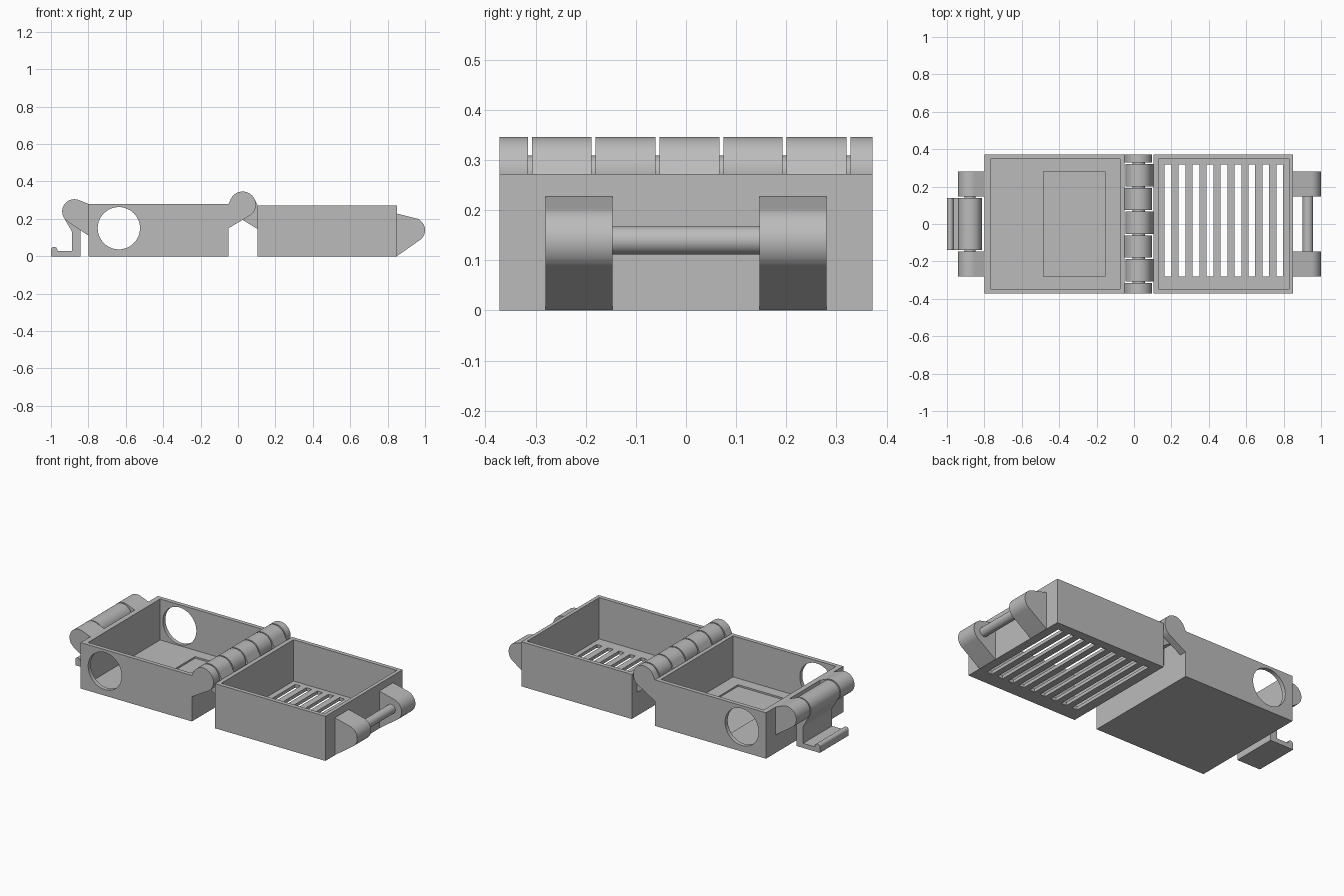
import bpy, bmesh, math
from mathutils import Vector, geometry

default = bpy.data.objects.get("Cube")
if default:
    bpy.data.objects.remove(default, do_unlink=True)

grey = bpy.data.materials.new("plain grey")
grey.use_nodes = True
COLOUR = (0.5, 0.5, 0.5, 1)
grey.diffuse_color = COLOUR
grey.node_tree.nodes["Principled BSDF"].inputs["Base Color"].default_value = COLOUR


def finish(name, bm):
    bmesh.ops.recalc_face_normals(bm, faces=bm.faces)
    mesh = bpy.data.meshes.new(name)
    bm.to_mesh(mesh)
    bm.free()
    mesh.materials.append(grey)
    ob = bpy.data.objects.new(name, mesh)
    bpy.context.collection.objects.link(ob)
    return ob


def activate(ob):
    bpy.ops.object.select_all(action='DESELECT')
    ob.select_set(True)
    bpy.context.view_layer.objects.active = ob


def smooth(ob):
    activate(ob)
    bpy.ops.object.shade_smooth_by_angle(angle=math.radians(20))
    return ob


def add_box(bm, x, y, z):
    verts = bmesh.ops.create_cube(bm, size=1)["verts"]
    for v in verts:
        v.co = [lo + (c + 0.5) * (hi - lo) for c, (lo, hi) in zip(v.co, (x, y, z))]


def boxes(name, *items):
    bm = bmesh.new()
    for item in items:
        add_box(bm, *item)
    return finish(name, bm)


def circle(cx, cz, r, n=64):
    return [Vector((cx + r * math.cos(math.tau * i / n),
                    cz + r * math.sin(math.tau * i / n))) for i in range(n)]


def prism(name, points, y0, y1):
    """Convex x-z outline extruded along y."""
    outline = [points[i] for i in geometry.convex_hull_2d(points)]
    bm = bmesh.new()
    face = bm.faces.new([bm.verts.new((p.x, y0, p.y)) for p in outline])
    ext = bmesh.ops.extrude_face_region(bm, geom=[face])["geom"]
    bmesh.ops.translate(bm, vec=(0, y1 - y0, 0),
                        verts=[v for v in ext if isinstance(v, bmesh.types.BMVert)])
    return finish(name, bm)


def lug(name, centre, r, anchors, y0, y1):
    """Rounded arm: a circle hulled with its anchor points."""
    return smooth(prism(name, circle(*centre, r) + [Vector(a) for a in anchors], y0, y1))


def cut(ob, cutter):
    mod = ob.modifiers.new("cut", 'BOOLEAN')
    mod.operation = 'DIFFERENCE'
    mod.solver = 'EXACT'
    mod.object = cutter
    cutter.hide_render = True
    activate(ob)
    bpy.ops.object.modifier_apply(modifier=mod.name)
    bpy.data.objects.remove(cutter, do_unlink=True)


W, INNER = 0.372, 0.347

# Deep tray with a shallow floor recess and two round side openings
tray = boxes("holed_tray", ((-0.8, -0.05), (-W, W), (0, 0.28)))
cut(tray, boxes("cavity", ((-0.768, -0.074), (-INNER, INNER), (0.03, 0.5))))
cut(tray, boxes("recess", ((-0.485, -0.155), (-0.28, 0.28), (0.02, 0.1))))
cut(tray, prism("round_hole", circle(-0.637, 0.15, 0.113), -0.5, 0.5))
smooth(tray)

# Tray with a slotted floor
slotted = boxes("slotted_tray", ((0.105, 0.85), (-W, W), (0, 0.272)))
cut(slotted, boxes("cavity", ((0.131, 0.828), (-INNER, INNER), (0.02, 0.5))))
cut(slotted, boxes("slots", *[((x, x + 0.036), (-0.28, 0.317), (-0.1, 0.1))
                              for x in [0.164 + 0.0747 * i for i in range(9)]]))

# Hinge: alternating knuckles on one pin
HINGE = (0.025, 0.276)
edges = [-W, -0.311, -0.184, -0.057, 0.071, 0.196, 0.324, W]
for i in range(7):
    y0 = edges[i] + (0.004 if i else 0)
    y1 = edges[i + 1] - (0.004 if i < 6 else 0)
    anchors = [(0.106, 0.27), (0.106, 0.145)] if i % 2 else [(-0.051, 0.28), (-0.051, 0.15)]
    lug(f"hinge_knuckle_{i + 1}", HINGE, 0.07, anchors, y0, y1)
lug("hinge_pin", HINGE, 0.033, [], -0.36, 0.36)

# Paired end brackets, mirrored across the middle
for side, s in (("left", 1), ("right", -1)):
    y0, y1 = sorted((s * 0.147, s * 0.28))
    lug(f"latch_bracket_{side}", (-0.875, 0.24), 0.065,
        [(-0.799, 0.28), (-0.799, 0.11)], y0, y1)
    lug(f"catch_bracket_{side}", (0.935, 0.14), 0.065,
        [(0.849, 0.228), (0.849, 0)], y0, y1)
lug("catch_bar", (0.93, 0.14), 0.028, [], -0.16, 0.16)

# Swinging latch: barrel, arm, foot and lip
LATCH = (-0.877, 0.24)
lug("latch_pin", LATCH, 0.03, [], -0.16, 0.16)
lug("latch_barrel", LATCH, 0.063, [(-0.887, 0.13), (-0.842, 0.13)], -0.139, 0.139)
boxes("latch_arm", ((-0.887, -0.842), (-0.139, 0.139), (0, 0.2)))
boxes("latch_foot", ((-1.0, -0.88), (-0.139, 0.139), (0, 0.028)))
lug("latch_lip", (-0.983, 0.033), 0.017, [(-1.0, 0.02), (-0.966, 0.02)], -0.139, 0.139)
